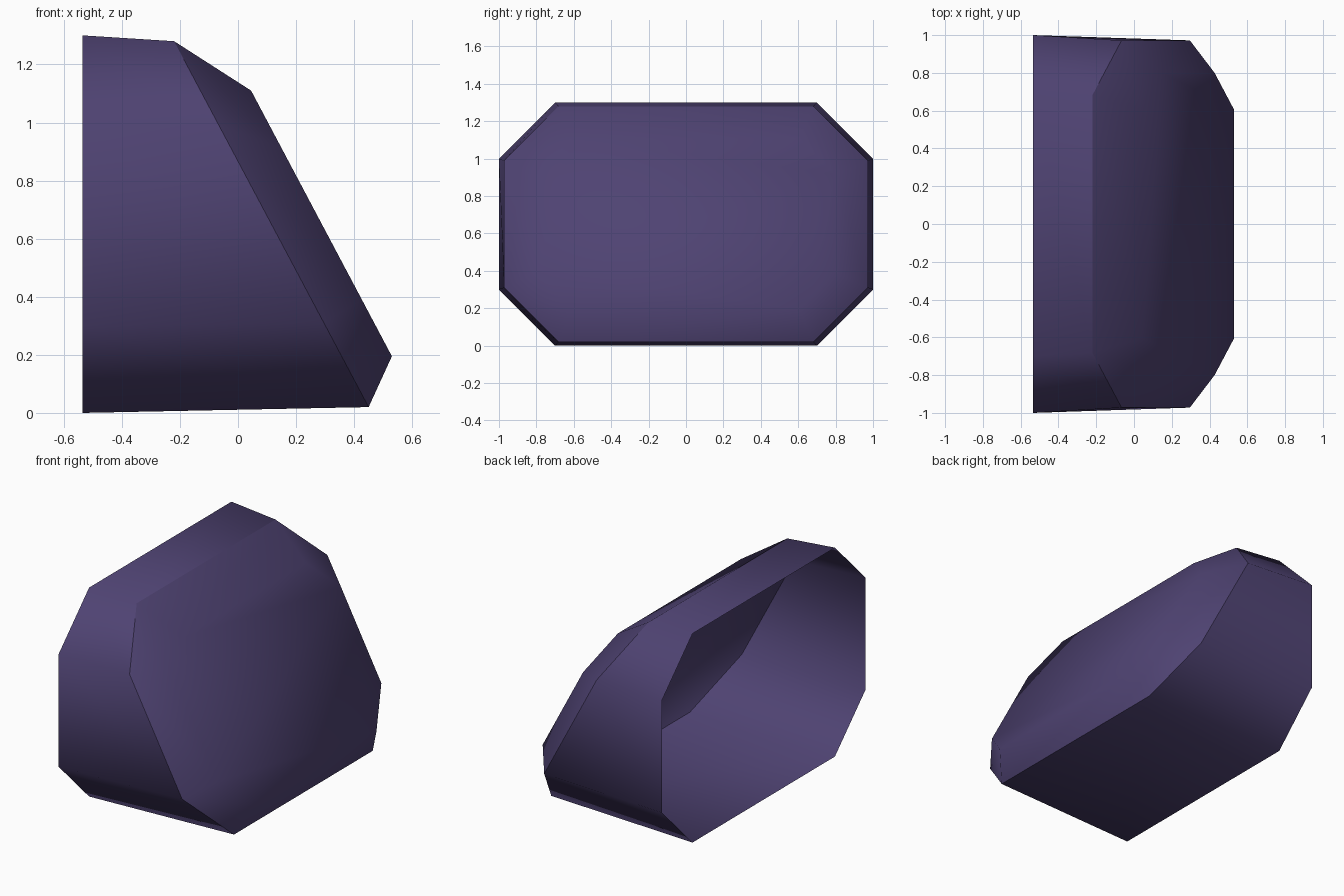
import bpy
import bmesh

cube = bpy.data.objects.get("Cube")
if cube:
    bpy.data.objects.remove(cube, do_unlink=True)

# Single flat colour
purple = bpy.data.materials.new("dusky_purple")
purple.use_nodes = True
colour = (0.078, 0.056, 0.17, 1)
purple.diffuse_color = colour
purple.node_tree.nodes["Principled BSDF"].inputs["Base Color"].default_value = colour


def octagon(half_width, low, high, cut, top_x, bottom_x):
    """Chamfered rectangle facing +x, leaning from bottom_x to top_x."""
    inner = half_width - cut
    outline = [(-inner, low), (inner, low), (half_width, low + cut),
               (half_width, high - cut), (inner, high), (-inner, high),
               (-half_width, high - cut), (-half_width, low + cut)]
    lean = (top_x - bottom_x) / (high - low)
    return [(bottom_x + (z - low) * lean, y, z) for y, z in outline]


# Open back rim, slanted front rim, raised slanted panel
sections = [
    octagon(1.0, 0.0, 1.30, 0.30, -0.535, -0.535),
    octagon(0.972, 0.02, 1.28, 0.29, -0.22, 0.45),
    octagon(0.80, 0.195, 1.11, 0.195, 0.045, 0.53),
]

bm = bmesh.new()
rings = [[bm.verts.new(p) for p in section] for section in sections]

# Walls and bevel strip
for a, b in zip(rings, rings[1:]):
    for i in range(len(a)):
        j = (i + 1) % len(a)
        bm.faces.new((a[i], a[j], b[j], b[i]))

# Slanted panel
bm.faces.new(rings[-1])
for face in bm.faces:
    face.smooth = True

# Crease around the front rim
for v, w in zip(rings[1], rings[1][1:] + rings[1][:1]):
    bm.edges.get((v, w)).smooth = False

mesh = bpy.data.meshes.new("open_slanted_shell")
bm.to_mesh(mesh)
bm.free()
mesh.materials.append(purple)
shell = bpy.data.objects.new("open_slanted_shell", mesh)
bpy.context.collection.objects.link(shell)
